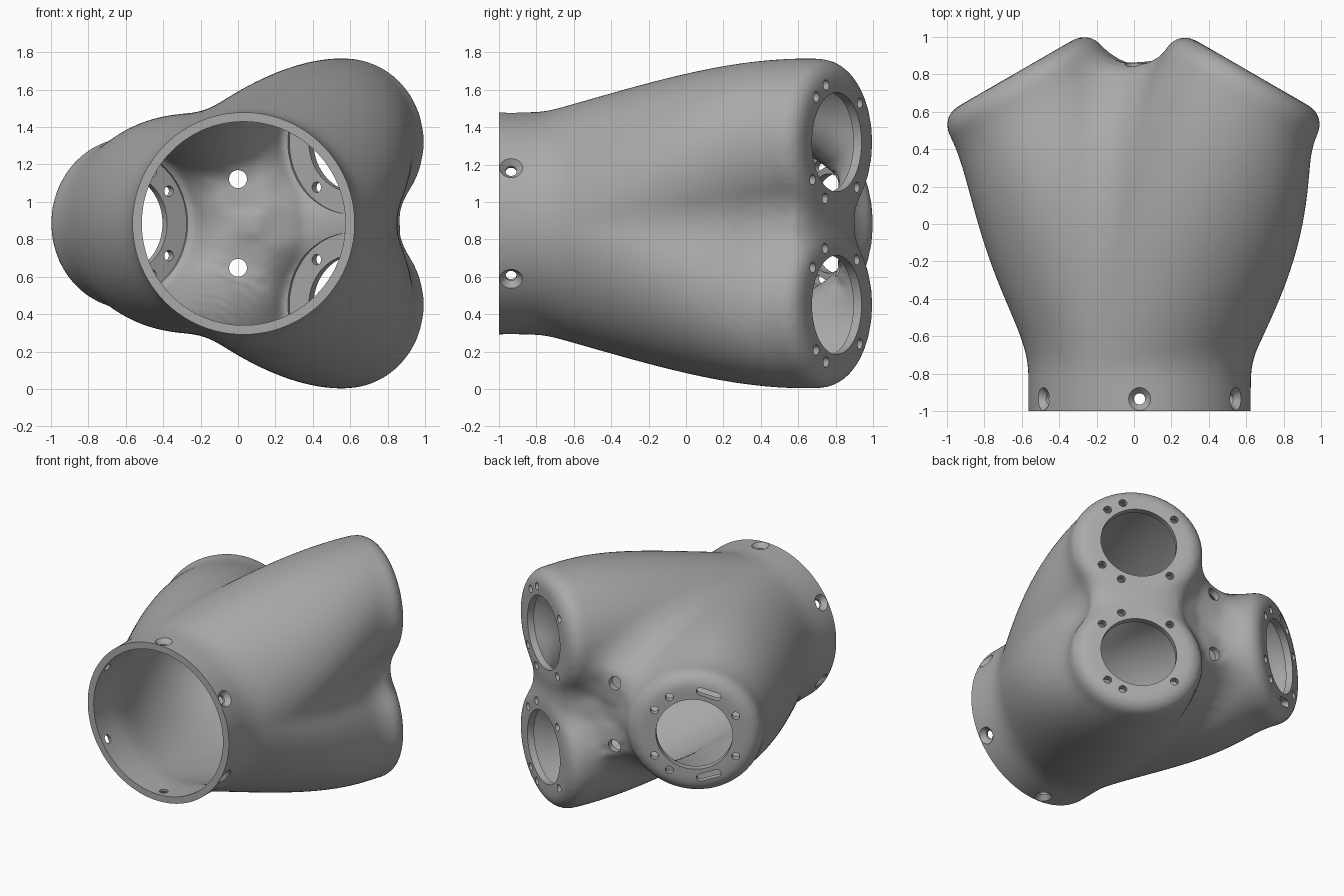
import bpy
import bmesh
from math import sin, cos, pi, radians
from mathutils import Vector

cube = bpy.data.objects.get("Cube")
if cube:
    bpy.data.objects.remove(cube)

Z = Vector((0, 0, 1))
Y = Vector((0, 1, 0))
MID_Z = 0.885
COLLAR = Vector((0.03, -0.8, MID_Z))
COLLAR_R = 0.595
WALL = 0.05
FILLET = 0.11
BLEND = 0.25  # radius of the soft webs between branches

# Each branch: side, height offset, end radii (across, up), bend,
# bulge powers (across, up), bolt angles
BOLTS = [40, 110, 132, 218, 248, 312]
LOBES = [
    (-1, 0.0, (0.472, 0.46), 0.6, (1.8, 5), [32, 58, 152, 208, 302, 328]),
    (1, 0.435, (0.465, 0.447), 0.1, (2.8, 3.2), BOLTS),
    (1, -0.435, (0.465, 0.447), 0.1, (2.8, 3.2), [-a for a in BOLTS]),
]


def tube(bm, rings, seg=32, axis=None, stretch=0.0):
    """Closed skin through (centre, normal, rx, ry) rings; stretch gives a slot."""
    loops = []
    for c, n, rx, ry in rings:
        a = axis or (Z if abs(n.z) < 0.9 else Y).cross(n).normalized()
        b = n.cross(a)
        loop = []
        for i in range(seg):
            t = 2 * pi * (i + 0.5) / seg
            side = stretch if cos(t) > 0 else -stretch
            loop.append(bm.verts.new(c + a * (rx * cos(t) + side) + b * (ry * sin(t))))
        loops.append(loop)
    for p, q in zip(loops, loops[1:]):
        for i in range(seg):
            j = (i + 1) % seg
            bm.faces.new((p[i], p[j], q[j], q[i]))
    bm.faces.new(loops[0][::-1])
    bm.faces.new(loops[-1])


def rod(bm, start, end, r, **kw):
    n = (end - start).normalized()
    tube(bm, [(start, n, r, r), (end, n, r, r)], **kw)


def make(name, bm):
    bmesh.ops.recalc_face_normals(bm, faces=bm.faces)
    mesh = bpy.data.meshes.new(name)
    bm.to_mesh(mesh)
    bm.free()
    obj = bpy.data.objects.new(name, mesh)
    bpy.context.collection.objects.link(obj)
    return obj


def lobe_frame(side, dz):
    n = Vector((side * sin(pi / 6), cos(pi / 6), 0))
    face = Vector((side * 0.633, 0.806, MID_Z + dz))
    return face, n, Z.cross(n) * side


def branch(bm, lobe):
    """Sweep from the round collar to one tilted mouth, grown by BLEND."""
    side, dz, end_r, bend, powers, _ = lobe
    face, n, _ = lobe_frame(side, dz)
    end = face - n * FILLET
    rings = [(COLLAR - Y, Y, COLLAR_R + BLEND, COLLAR_R + BLEND)]
    steps = 28
    for i in range(steps + 1):
        t = i / steps
        s = t * t * (3 - 2 * t)
        c = COLLAR.lerp(end, s)
        c = c + Y * (bend * t * (1 - t) ** 2) + n * (bend * t * t * (t - 1))
        tilt = side * s * pi / 6
        rx, ry = [COLLAR_R + (e - COLLAR_R) * s ** p + BLEND
                  for e, p in zip(end_r, powers)]
        rings.append((c, Vector((sin(tilt), cos(tilt), 0)), rx, ry))
    round_r = FILLET + BLEND
    for k in range(1, 13):
        a = k / 12 * pi / 2
        rx, ry = [e - FILLET + round_r * cos(a) for e in end_r]
        rings.append((end + n * round_r * sin(a), n, rx, ry))
    tube(bm, rings, seg=96)


def fuse(obj, smoothing):
    mod = obj.modifiers.new("fuse", "REMESH")
    mod.mode = "VOXEL"
    mod.voxel_size = 0.018
    mod = obj.modifiers.new("soften", "SMOOTH")
    mod.factor = 0.5
    mod.iterations = smoothing


def blended_form(name, inset):
    """Fuse the grown branches, then shrink back so creases become soft webs."""
    bm = bmesh.new()
    for lobe in LOBES:
        branch(bm, lobe)
    web = bmesh.ops.create_uvsphere(bm, u_segments=48, v_segments=24, radius=0.32 + BLEND)
    bmesh.ops.translate(bm, verts=web["verts"], vec=(0.0, 0.53, MID_Z))
    obj = make(name, bm)
    fuse(obj, 12)
    mod = obj.modifiers.new("shrink", "DISPLACE")
    mod.mid_level = 0
    mod.strength = -(BLEND + inset)
    fuse(obj, 12)
    return obj


def cut(obj, cutter):
    mod = obj.modifiers.new(cutter.name, "BOOLEAN")
    mod.operation = "DIFFERENCE"
    mod.solver = "MANIFOLD"
    mod.object = cutter
    cutter.hide_render = True
    cutter.hide_set(True)
    cutters.append(cutter)


cutters = []
body = blended_form("manifold_body", 0.0)
cut(body, blended_form("inner_cavity", WALL))

# Flat end of the collar
bm = bmesh.new()
rod(bm, Vector((0, -3, MID_Z)), Vector((0, -1, MID_Z)), 1.5)
cut(body, make("collar_trim", bm))

# Flat flange seat behind each mouth
for i, (side, dz, *_) in enumerate(LOBES):
    face, n, t = lobe_frame(side, dz)
    bm = bmesh.new()
    rod(bm, face - n * 0.2, face - n * 0.05, 0.385, seg=96)
    cut(body, make(f"flange_seat_{i}", bm))

# Mouth openings, bolt holes and slots
bm = bmesh.new()
for side, dz, _, _, _, angles in LOBES:
    face, n, t = lobe_frame(side, dz)
    back, front = face - n * 0.15, face + n * 0.1
    rod(bm, back, front, 0.265, seg=96)
    for a in map(radians, angles):
        off = (t * cos(a) + Z * sin(a)) * 0.325
        rod(bm, back + off, front + off, 0.028, seg=24)
    if side < 0:
        for a in (radians(108), radians(-108)):
            off = (t * cos(a) + Z * sin(a)) * 0.325
            along = Z * cos(a) - t * sin(a)
            rod(bm, back + off, front + off, 0.028, axis=along, stretch=0.06)
cut(body, make("mouth_holes", bm))

# Countersunk screw holes round the collar
bm = bmesh.new()
for k in range(6):
    a = radians(30 + 60 * k)
    n = Vector((cos(a), 0, sin(a)))
    c = Vector((COLLAR.x, -0.935, MID_Z))
    profile = [(0.45, 0.03), (0.56, 0.03), (0.597, 0.064), (0.66, 0.064)]
    tube(bm, [(c + n * d, n, r, r) for d, r in profile])
# Pair of holes through the central web
for dz in (-0.237, 0.237):
    c = Vector((0, 0.3, MID_Z + dz))
    rod(bm, c, c + Y * 0.8, 0.048)
cut(body, make("screw_holes", bm))

# Bake the cuts, then remove the helpers
depsgraph = bpy.context.evaluated_depsgraph_get()
baked = bpy.data.meshes.new_from_object(body.evaluated_get(depsgraph))
body.modifiers.clear()
body.data = baked
for c in cutters:
    bpy.data.objects.remove(c)

grey = bpy.data.materials.new("plain_grey")
grey.use_nodes = True
colour = (0.4, 0.4, 0.4, 1)
grey.diffuse_color = colour
grey.node_tree.nodes["Principled BSDF"].inputs["Base Color"].default_value = colour
body.data.materials.clear()
body.data.materials.append(grey)

bpy.ops.object.select_all(action="DESELECT")
body.select_set(True)
bpy.context.view_layer.objects.active = body
bpy.ops.object.shade_smooth_by_angle(angle=radians(30))
